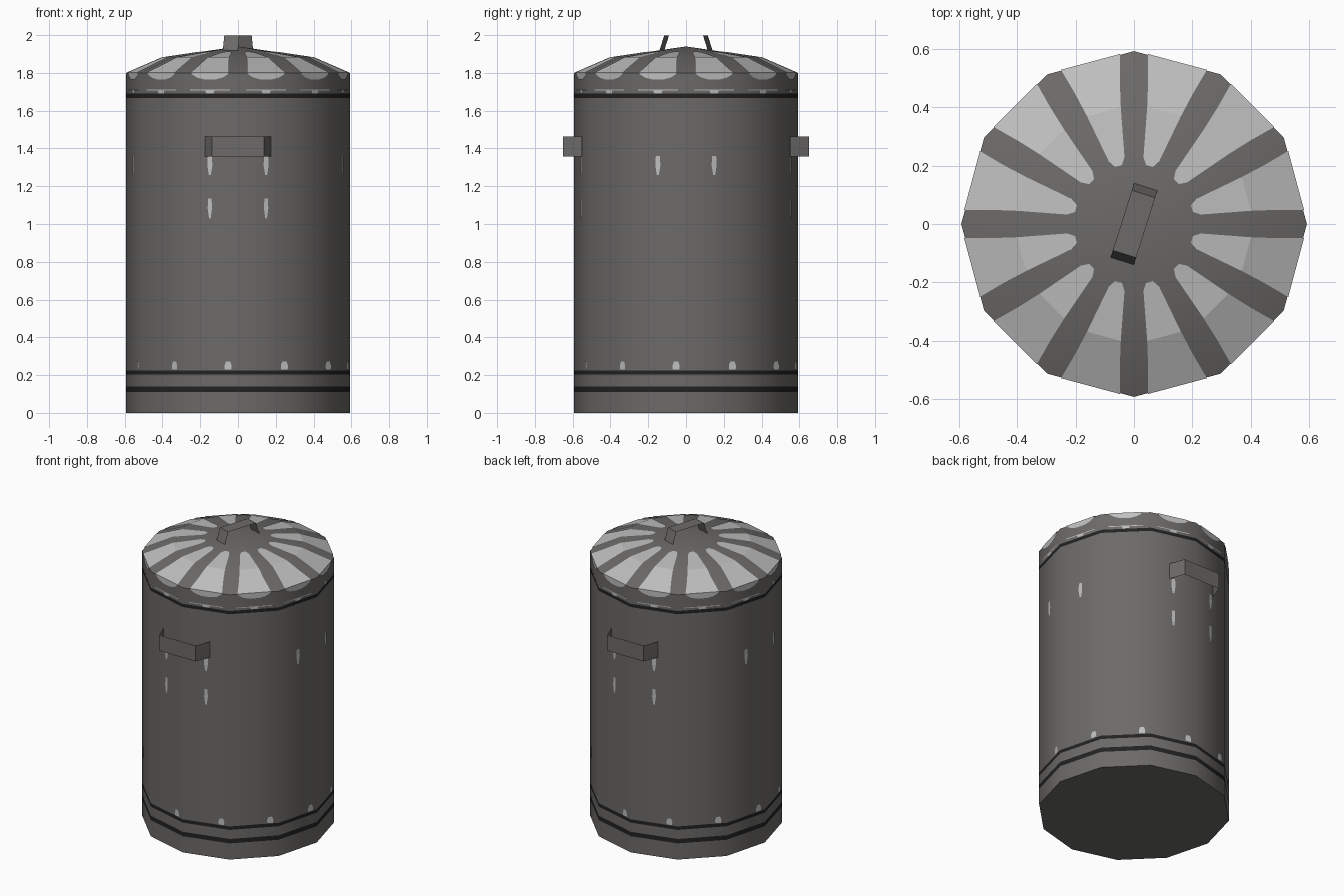
import bpy, math
from mathutils import Vector

if "Cube" in bpy.data.objects:
    bpy.data.objects.remove(bpy.data.objects["Cube"])

SIDES, R = 12, 0.593
C15 = math.cos(math.pi / SIDES)


def mat(name, rgb):
    m = bpy.data.materials.new(name)
    m.diffuse_color = (*rgb, 1)
    m.use_nodes = True
    m.node_tree.nodes["Principled BSDF"].inputs["Base Color"].default_value = m.diffuse_color
    return m


GREY = mat("metal grey", (0.150, 0.145, 0.138))
LIGHT = mat("highlight grey", (0.52, 0.52, 0.52))
DARK = mat("dark seam", (0.016, 0.016, 0.016))


def make(name, verts, faces, mats, idx=None, smooth=False):
    me = bpy.data.meshes.new(name)
    me.from_pydata(verts, [], faces)
    for m in mats:
        me.materials.append(m)
    if idx:
        for p, i in zip(me.polygons, idx):
            p.material_index = i
    ob = bpy.data.objects.new(name, me)
    bpy.context.collection.objects.link(ob)
    if smooth:
        bpy.ops.object.select_all(action='DESELECT')
        bpy.context.view_layer.objects.active = ob
        ob.select_set(True)
        bpy.ops.object.shade_smooth_by_angle(angle=math.radians(40))
    return ob


# Twelve-sided shell: body and lid in one profile, seams coloured by height
profile = [(R, 0), (R, 0.11), (R, 0.14), (R, 0.202), (R, 0.225),
           (R, 1.668), (R, 1.69), (R, 1.8), (0.41, 1.88)]
seams = {1, 3, 5}
verts, faces, idx = [], [], []
for r, z in profile:
    for k in range(SIDES):
        a = k * math.tau / SIDES
        verts.append((r * math.cos(a), r * math.sin(a), z))
for i in range(len(profile) - 1):
    for k in range(SIDES):
        n = (k + 1) % SIDES
        faces.append((i * SIDES + k, i * SIDES + n, (i + 1) * SIDES + n, (i + 1) * SIDES + k))
        idx.append(1 if i in seams else 0)
top = len(verts)
verts.append((0, 0, 1.94))
last = (len(profile) - 1) * SIDES
for k in range(SIDES):
    faces.append((last + k, last + (k + 1) % SIDES, top))
    idx.append(0)
faces.append(tuple(reversed(range(SIDES))))
idx.append(0)
make("can_body_and_lid", verts, faces, [GREY, DARK], idx, True)


# Painted strips lying on flat sectors: rows of (distance, z, half width)
def strips(name, rows, sectors, shift=0.0):
    v, f = [], []
    for k in sectors:
        a = (k + 0.5) * math.tau / SIDES
        out = Vector((math.cos(a), math.sin(a), 0))
        side = Vector((-math.sin(a), math.cos(a), 0))
        b = len(v)
        for d, z, w in rows:
            for s in (-w, w):
                v.append(out * d + side * (s + shift) + Vector((0, 0, z)))
        for i in range(len(rows) - 1):
            j = b + 2 * i
            f.append((j, j + 2, j + 3, j + 1))
    make(name, v, f, [LIGHT])


def lid_z(r):
    return 1.94 - 0.06 * r / 0.41 if r < 0.41 else 1.88 - 0.08 * (r - 0.41) / (R - 0.41)


ALL = range(SIDES)
E = 0.003
wall = R * C15 + E
lid = [(r * C15 + E, lid_z(r) + E, w) for r, w in
       [(0.21, 0.012), (0.235, 0.028), (0.41, 0.06), (0.5, 0.08), (R, 0.105)]]
lid += [(wall, z, w) for z, w in [(1.79, 0.095), (1.775, 0.07), (1.765, 0.03)]]
strips("lid_highlights", lid, ALL)
strips("rim_line", [(wall, 1.711, 0.11), (wall, 1.706, 0.11)], ALL)
strips("rim_spots", [(wall, 1.708, 0.025), (wall, 1.692, 0.02)], ALL)


def drip(z0, z1, w):
    return [(wall, z1, w * 0.8), (wall, (z0 + z1) / 2, w), (wall, z0, w * 0.4)]


near_axis = [11, 0, 2, 3, 5, 6, 8, 9]
strips("upper_scratches", drip(1.26, 1.36, 0.014), near_axis)
strips("lower_scratches", drip(1.03, 1.135, 0.012), [2, 3, 8, 9])
strips("base_spots", [(wall, 0.272, 0.012), (wall, 0.25, 0.02), (wall, 0.23, 0.018)], ALL, 0.1)


# Bent sheet handles: path of points extruded along a width vector
def strap(name, path, width, colour=GREY):
    v = []
    for p in path:
        v += [Vector(p) - width / 2, Vector(p) + width / 2]
    f = [(2 * i, 2 * i + 2, 2 * i + 3, 2 * i + 1) for i in range(len(path) - 1)]
    return make(name, v, f, [colour])


up = Vector((0, 0, 0.107))
for name, s in (("front_handle", -1), ("back_handle", 1)):
    def pt(x, y):
        return (-s * x, s * y, 1.41)
    strap(name, [pt(-0.175, 0.55), pt(-0.137, 0.65), pt(0.137, 0.65), pt(0.175, 0.55)],
          -up)
    strap(name + "_spot", [(-s * -0.07, s * 0.653, 1.44), (-s * -0.04, s * 0.653, 1.44)]
          if s > 0 else [(0.04, -0.653, 1.44), (0.07, -0.653, 1.44)],
          Vector((0, 0, 0.035 if s < 0 else -0.035)))

# Lid handle, turned about the vertical
ang = math.radians(72.5)
u = Vector((math.cos(ang), math.sin(ang), 0))
w = Vector((math.sin(ang), -math.cos(ang), 0)) * 0.084
Z = Vector((0, 0, 1))
strap("lid_handle", [u * s + Z * z for s, z in
                     [(-0.135, 1.915), (-0.108, 1.998), (0.108, 1.998), (0.135, 1.915)]], -w)
strap("lid_handle_spot", [u * 0.025 + Z * 2.0, u * 0.065 + Z * 2.0], -w * 0.85)
